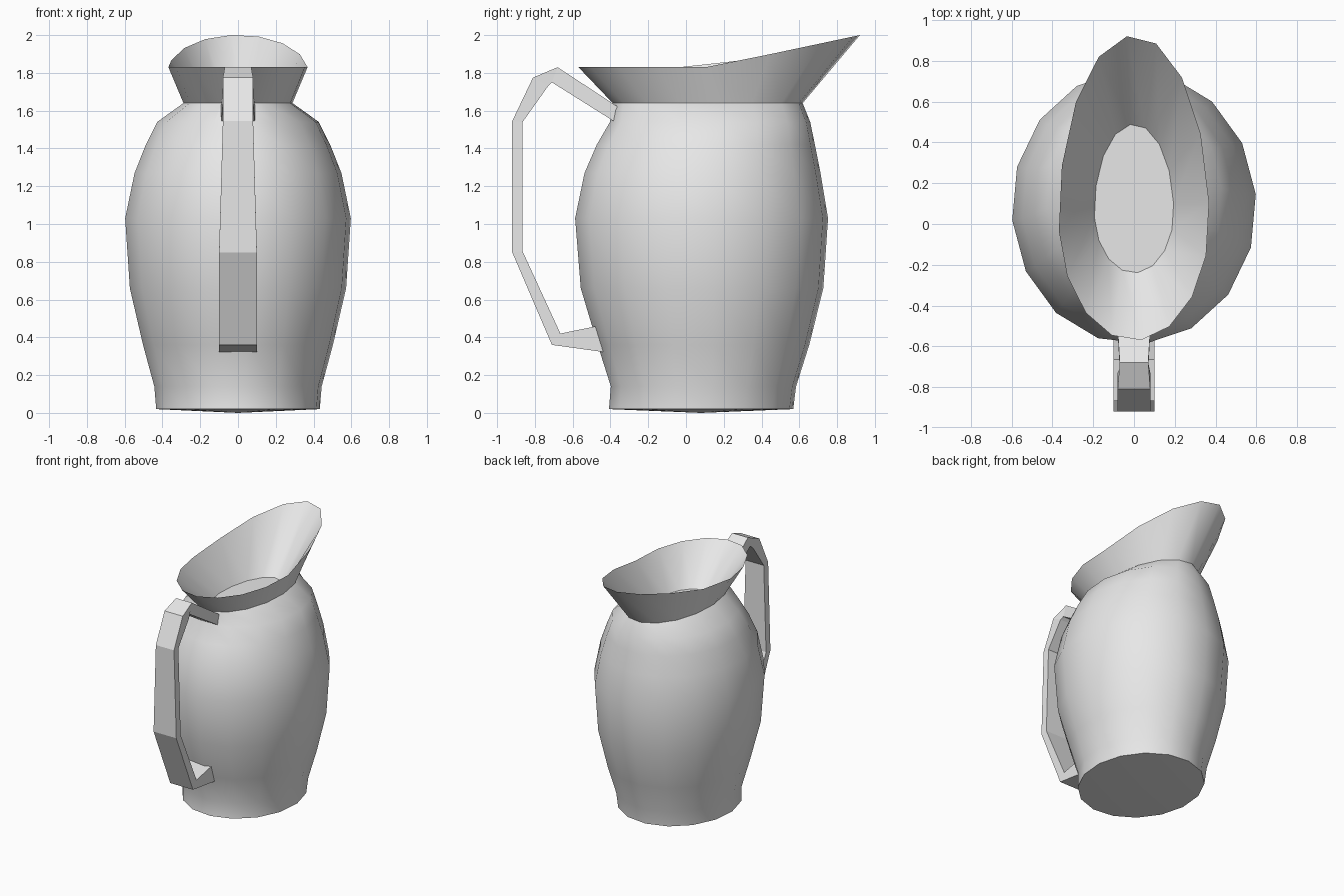
import bpy, bmesh, math

cube = bpy.data.objects.get("Cube")
if cube:
    bpy.data.objects.remove(cube, do_unlink=True)

grey = bpy.data.materials.new("plain_grey")
grey.use_nodes = True
grey.diffuse_color = (0.8, 0.8, 0.8, 1)
grey.node_tree.nodes["Principled BSDF"].inputs["Base Color"].default_value = (0.8, 0.8, 0.8, 1)

SIDES = 16
TWIST = math.radians(5.4)


def egg_ring(bm, rx, y_front, y_back, y_mid, height):
    """Ring of vertices, with its own length toward the front and the back."""
    ring = []
    for i in range(SIDES):
        t = math.tau * i / SIDES - TWIST
        c = math.cos(t)
        y = y_mid + c * ((y_back - y_mid) if c > 0 else (y_mid - y_front))
        ring.append(bm.verts.new((rx * math.sin(t), y, height(y))))
    return ring


def bridge(bm, a, b):
    n = len(a)
    for i in range(n):
        j = (i + 1) % n
        bm.faces.new((a[i], a[j], b[j], b[i]))


def finish(bm, name):
    bmesh.ops.recalc_face_normals(bm, faces=bm.faces[:])
    mesh = bpy.data.meshes.new(name)
    bm.to_mesh(mesh)
    bm.free()
    mesh.materials.append(grey)
    obj = bpy.data.objects.new(name, mesh)
    bpy.context.collection.objects.link(obj)
    return obj


# Jug: belly, flared pouring lip, and funnel down to the inner floor
belly = [  # height, half width, front y, back y
    (0.02, 0.435, -0.41, 0.57),
    (0.14, 0.445, -0.40, 0.585),
    (0.36, 0.505, -0.47, 0.655),
    (0.66, 0.575, -0.56, 0.73),
    (1.03, 0.60, -0.59, 0.755),
    (1.27, 0.55, -0.54, 0.715),
    (1.42, 0.49, -0.475, 0.685),
    (1.54, 0.43, -0.405, 0.66),
    (1.64, 0.29, -0.39, 0.62),
]
bm = bmesh.new()
rings = [egg_ring(bm, rx, y0, y1, (y0 + y1) / 2, lambda y, z=z: z)
         for z, rx, y0, y1 in belly]
rings.append(egg_ring(bm, 0.37, -0.572, 0.925, 0.02,
                      lambda y: 1.83 + 0.17 * max(0, (y - 0.12) / 0.8)))
rings.append(egg_ring(bm, 0.195, -0.24, 0.49, 0.06, lambda y: 1.56))
for lower, upper in zip(rings, rings[1:]):
    bridge(bm, lower, upper)
bm.faces.new(rings[-1])
base = bm.verts.new((0, 0.08, 0))
for i in range(SIDES):
    bm.faces.new((rings[0][i], rings[0][(i + 1) % SIDES], base))
jug = finish(bm, "jug_body")

bpy.ops.object.select_all(action='DESELECT')
jug.select_set(True)
bpy.context.view_layer.objects.active = jug
bpy.ops.object.shade_smooth_by_angle(angle=math.radians(32))

# Handle: angular strap, wider toward its foot
strap = [  # outer (y, z), inner (y, z), half width
    ((-0.36, 1.62), (-0.36, 1.53), 0.09),
    ((-0.68, 1.83), (-0.71, 1.75), 0.07),
    ((-0.81, 1.775), (-0.73, 1.73), 0.08),
    ((-0.92, 1.545), (-0.865, 1.54), 0.08),
    ((-0.92, 0.85), (-0.865, 0.855), 0.10),
    ((-0.71, 0.36), (-0.665, 0.42), 0.10),
    ((-0.42, 0.32), (-0.42, 0.47), 0.10),
]
bm = bmesh.new()
sections = [[bm.verts.new((x, *p)) for x, p in
             ((-w, outer), (w, outer), (w, inner), (-w, inner))]
            for outer, inner, w in strap]
for a, b in zip(sections, sections[1:]):
    bridge(bm, a, b)
bm.faces.new(sections[0])
bm.faces.new(sections[-1])
finish(bm, "handle")
